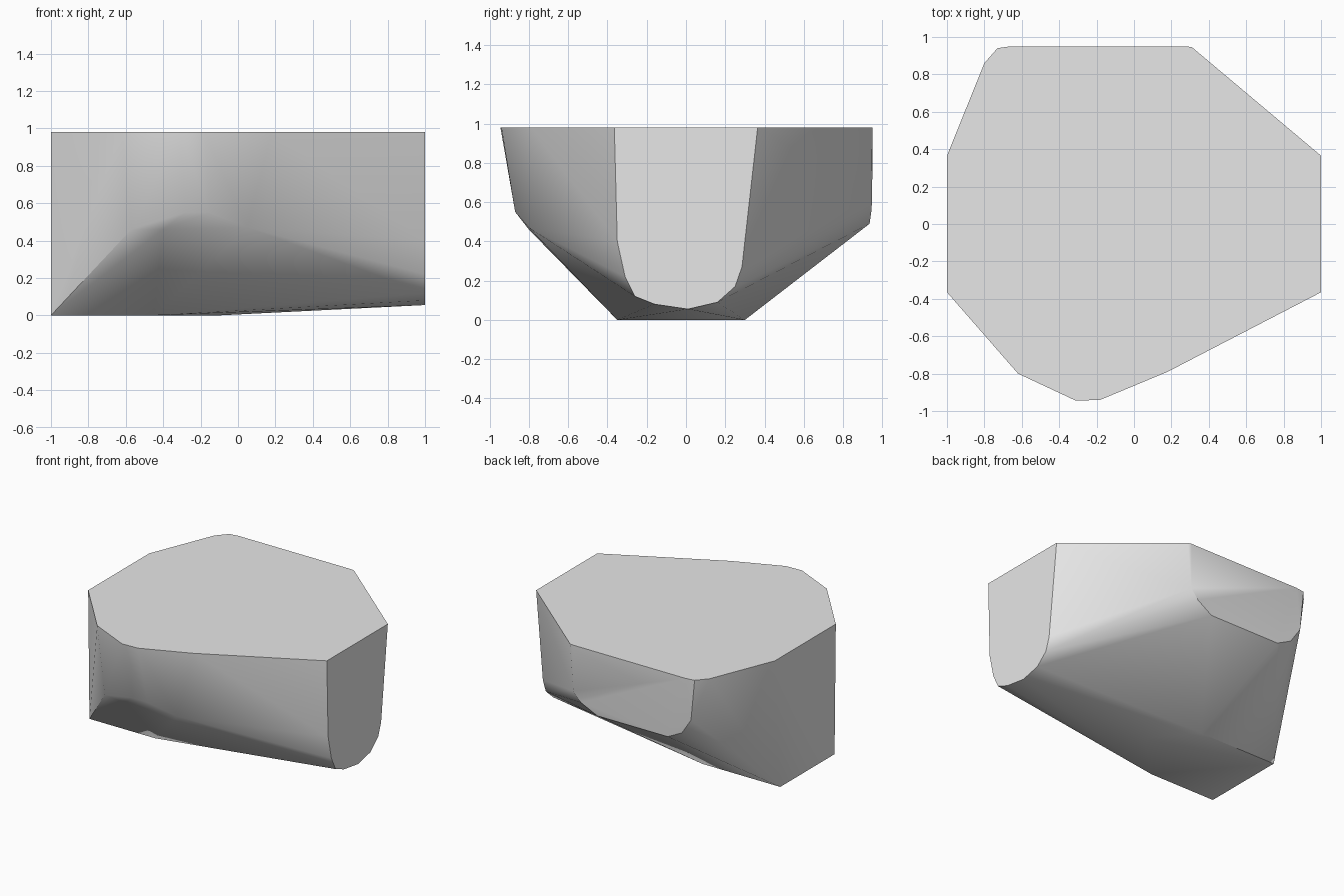
import bpy, bmesh, math

cube = bpy.data.objects.get("Cube")
if cube:
    bpy.data.objects.remove(cube, do_unlink=True)

TOP = 0.98

# Flat top outline (x, y)
rim = [(-1, .365), (-.8, .86), (-.73, .94), (-.66, .95), (.28, .95), (.31, .945),
       (1, .365), (1, -.365), (.18, -.79), (0, -.865), (-.18, -.94),
       (-.31, -.945), (-.62, -.8), (-1, -.365)]
# Rounded end cut at x = 1 (y, z)
end_cut = [(-.35, .4), (-.31, .22), (-.26, .12), (-.16, .08), (.01, .055),
           (.16, .09), (.25, .17), (.285, .27), (.30, .40)]
# Lower rim of the back face
back_rim = [(.28, .948, .63), (.22, .945, .56), (.09, .935, .49),
            (-.5, .935, .49), (-.62, .935, .55), (-.7, .94, .67)]
# Shoulder of the front face
front_rim = [(-.28, -.87, .55), (-.15, -.87, .55), (-.57, -.78, .46),
             (-.4, -.8, .46), (.05, -.8, .47)]
# Flat underside
base = [(-1, -.35, 0), (-.75, -.35, 0), (-.45, -.35, 0),
        (-.1, 0, 0), (-.35, .3, 0), (-1, .3, 0)]

points = [(x, y, TOP) for x, y in rim] + [(1, y, z) for y, z in end_cut]
points += back_rim + front_rim + base

# Wrap the outlines into one faceted convex block
bm = bmesh.new()
for p in points:
    bm.verts.new(p)
hull = bmesh.ops.convex_hull(bm, input=bm.verts[:])
loose = [v for v in bm.verts if not v.link_faces]
bmesh.ops.delete(bm, geom=loose, context='VERTS')
bmesh.ops.dissolve_limit(bm, angle_limit=math.radians(1),
                         verts=bm.verts[:], edges=bm.edges[:])
bmesh.ops.recalc_face_normals(bm, faces=bm.faces[:])
mesh = bpy.data.meshes.new("stone_block")
bm.to_mesh(mesh)
bm.free()

block = bpy.data.objects.new("stone_block", mesh)
bpy.context.collection.objects.link(block)

# Plain grey
grey = bpy.data.materials.new("light_grey")
grey.use_nodes = True
colour = (0.8, 0.8, 0.8, 1)
grey.diffuse_color = colour
grey.node_tree.nodes["Principled BSDF"].inputs["Base Color"].default_value = colour
mesh.materials.append(grey)

# Soft shading with crisp cut edges
bpy.ops.object.select_all(action='DESELECT')
block.select_set(True)
bpy.context.view_layer.objects.active = block
bpy.ops.object.shade_smooth_by_angle(angle=math.radians(35))
